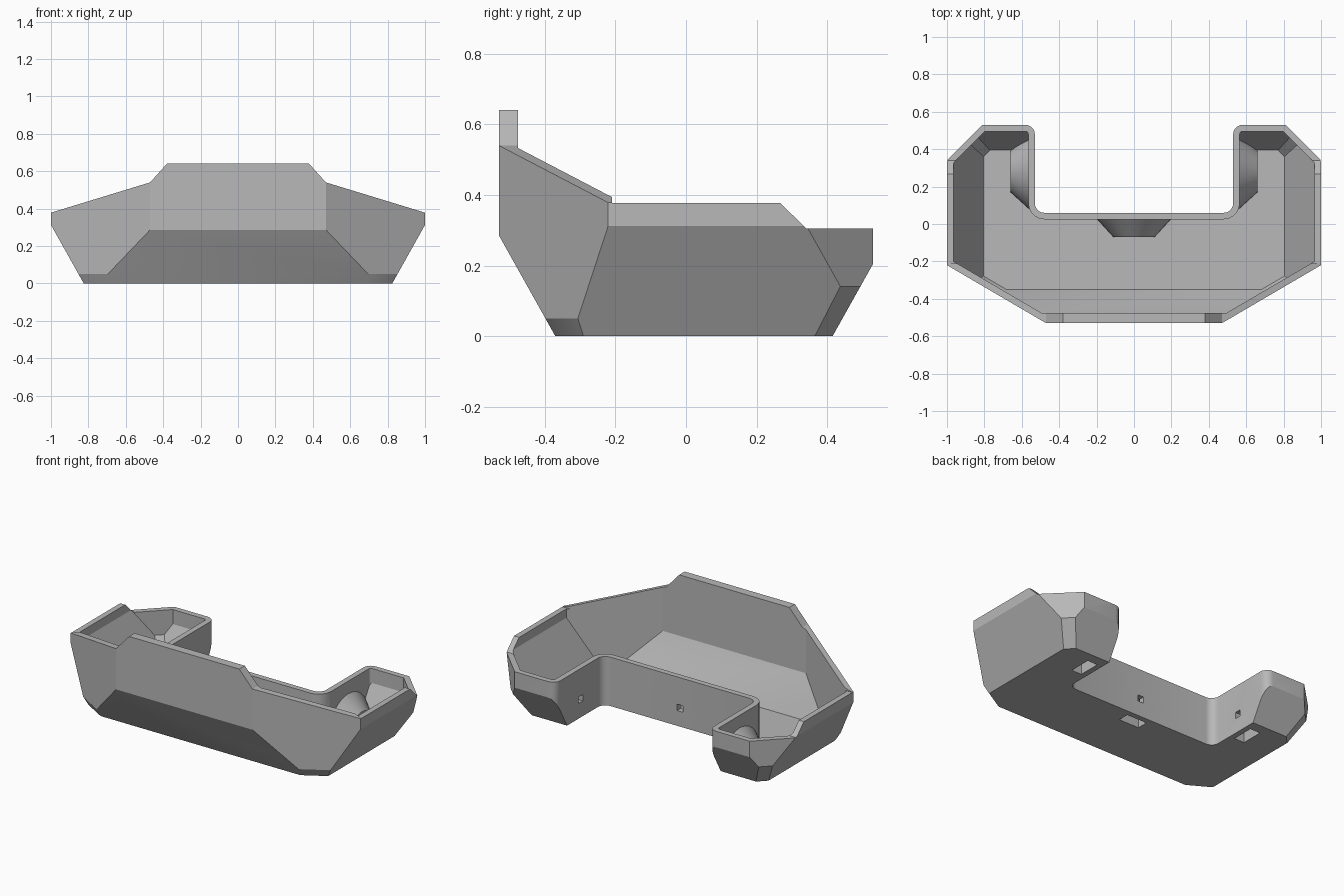
import bpy, bmesh
from math import sin, cos, pi, radians
from mathutils import Matrix, Vector

cube = bpy.data.objects.get("Cube")
if cube:
    bpy.data.objects.remove(cube)

WALL = 0.035

grey = bpy.data.materials.new("plain grey")
grey.use_nodes = True
grey.diffuse_color = (0.48, 0.48, 0.48, 1)
grey.node_tree.nodes["Principled BSDF"].inputs["Base Color"].default_value = (0.48, 0.48, 0.48, 1)


def finish(name, bm):
    bmesh.ops.recalc_face_normals(bm, faces=bm.faces[:])
    mesh = bpy.data.meshes.new(name)
    bm.to_mesh(mesh)
    bm.free()
    obj = bpy.data.objects.new(name, mesh)
    bpy.context.collection.objects.link(obj)
    mesh.materials.append(grey)
    return obj


def combine(target, tool, operation):
    """Apply a boolean and discard the helper object."""
    tool.hide_render = True
    mod = target.modifiers.new("cut", "BOOLEAN")
    mod.operation = operation
    mod.solver = "EXACT"
    mod.object = tool
    bpy.context.view_layer.objects.active = target
    bpy.ops.object.modifier_apply(modifier=mod.name)
    bpy.data.objects.remove(tool)


def prism(name, points, place, start, end):
    """Extrude a 2D outline; place maps (u, v, depth) to a 3D point."""
    bm = bmesh.new()
    face = bm.faces.new([bm.verts.new(place(u, v, start)) for u, v in points])
    shift = Vector(place(0, 0, end)) - Vector(place(0, 0, start))
    new = bmesh.ops.extrude_face_region(bm, geom=[face])["geom"]
    bmesh.ops.translate(bm, vec=shift, verts=[g for g in new if isinstance(g, bmesh.types.BMVert)])
    # extruding removes nothing here, so make sure the starting cap exists
    if any(e.is_boundary for e in bm.edges):
        bmesh.ops.holes_fill(bm, edges=bm.edges[:])
    return finish(name, bm)


def box(name, size, matrix):
    bm = bmesh.new()
    bmesh.ops.create_cube(bm, size=1, matrix=matrix @ Matrix.Diagonal((*size, 1)))
    return finish(name, bm)


# Side planes: horizontal direction, inward lean per height, distance at z = 0, wall factor
SIDES = [
    (1, 0, 0, 1.0, 1), (1, 0, 0.56, 0.825, 1),            # flank
    (0, -1, 0, 0.53, 1.55), (0, -1, 0.56, 0.37, 1),       # front
    (0, 1, 0, 0.53, 1), (0, 1, 0.56, 0.415, 1),           # back
    (0.505, -0.863, 0, 0.695, 1), (0.505, -0.863, 0.56, 0.667, 1),  # front corner
    (0.707, 0.707, 0, 0.948, 1), (0.707, 0.707, 0.76, 0.841, 1),    # back corner
]


def hull(name, inset, top):
    """Faceted convex body, shrunk by inset."""
    bm = bmesh.new()
    bmesh.ops.create_cube(bm, size=4)
    planes = [(Vector((0, 0, -1)), -inset), (Vector((0, 0, 1)), top)]
    for nx, ny, lean, dist, factor in SIDES:
        for side in ((1, -1) if nx else (1,)):
            normal = Vector((nx * side, ny, -lean))
            length = normal.length
            planes.append((normal / length, dist / length - inset * factor))
    for normal, dist in planes:
        bmesh.ops.bisect_plane(bm, geom=bm.verts[:] + bm.edges[:] + bm.faces[:], dist=1e-6,
                               plane_co=normal * dist, plane_no=normal, clear_outer=True)
        bmesh.ops.holes_fill(bm, edges=bm.edges[:])
    return finish(name, bm)


def notch(name, grow):
    """Rear bay with rounded corners, widened by grow."""
    half = []
    for i in range(6):
        a = -pi / 2 + i * pi / 10
        r = 0.05 + grow
        half.append((0.48 + r * cos(a), 0.11 + r * sin(a)))
    for i in range(6):
        a = pi - i * pi / 10
        r = 0.05 - grow
        half.append((0.58 + r * cos(a), 0.48 + r * sin(a)))
    half.append((0.58, 0.8))
    points = half + [(-x, y) for x, y in reversed(half)]
    return prism(name, points, lambda u, v, d: (u, v, d), -0.5, 1.5)


# Outer shell, hollowed by a smaller copy of the same body
tray = hull("tray", 0, 0.9)
combine(tray, notch("bay_cutter", 0), "DIFFERENCE")
hollow = hull("hollow_cutter", WALL, 1.2)
combine(hollow, notch("inner_bay_cutter", WALL), "DIFFERENCE")
combine(tray, hollow, "DIFFERENCE")

# Rim heights: raised front, level flanks, lower rear
front_rim = [(0.38, 0.64), (0.47, 0.54), (1.2, 0.317), (1.2, 1.4)]
front_rim = [(-x, z) for x, z in reversed(front_rim)] + front_rim
combine(tray, prism("front_rim_cutter", front_rim, lambda u, v, d: (u, d, v), -1, -0.205), "DIFFERENCE")
side_rim = [(-0.21, 0.377), (0.267, 0.377), (0.34, 0.305), (1, 0.305), (1, 1.4), (-0.21, 1.4)]
combine(tray, prism("side_rim_cutter", side_rim, lambda u, v, d: (d, u, v), -1.3, 1.3), "DIFFERENCE")
combine(tray, box("bay_rim_cutter", (1.28, 0.9, 1), Matrix.Translation((0, 0.35, 0.805))), "DIFFERENCE")

# Three half-cone housings along the bay walls, with pockets below and pin holes
SPOTS = [((0, 0.06, 0), 0), ((0.53, 0.28, 0), 90), ((-0.53, 0.28, 0), -90)]
for position, angle in SPOTS:
    frame = Matrix.Translation(position) @ Matrix.Rotation(radians(angle), 4, "Z")
    bm = bmesh.new()
    bmesh.ops.create_cone(bm, cap_ends=True, segments=40, radius1=0.21, radius2=0.11, depth=0.11,
                          matrix=frame @ Matrix.Translation((0, -0.075, 0.03))
                          @ Matrix.Rotation(pi / 2, 4, "X"))
    housing = finish("housing", bm)
    combine(housing, hull("housing_limit", 0.02, 0.9), "INTERSECT")
    combine(tray, housing, "UNION")
for position, angle in SPOTS:
    frame = Matrix.Translation(position) @ Matrix.Rotation(radians(angle), 4, "Z")
    pocket = box("pocket_cutter", (0.14, 0.07, 0.24), frame @ Matrix.Translation((0, -0.07, 0.02)))
    combine(tray, pocket, "DIFFERENCE")
    pin = box("pin_cutter", (0.04, 0.11, 0.04), frame @ Matrix.Translation((0, -0.015, 0.115)))
    combine(tray, pin, "DIFFERENCE")

# Smooth the rounded corners and housings, keep the facets crisp
for other in bpy.context.selected_objects:
    other.select_set(False)
tray.select_set(True)
bpy.context.view_layer.objects.active = tray
bpy.ops.object.shade_smooth_by_angle(angle=radians(29))
